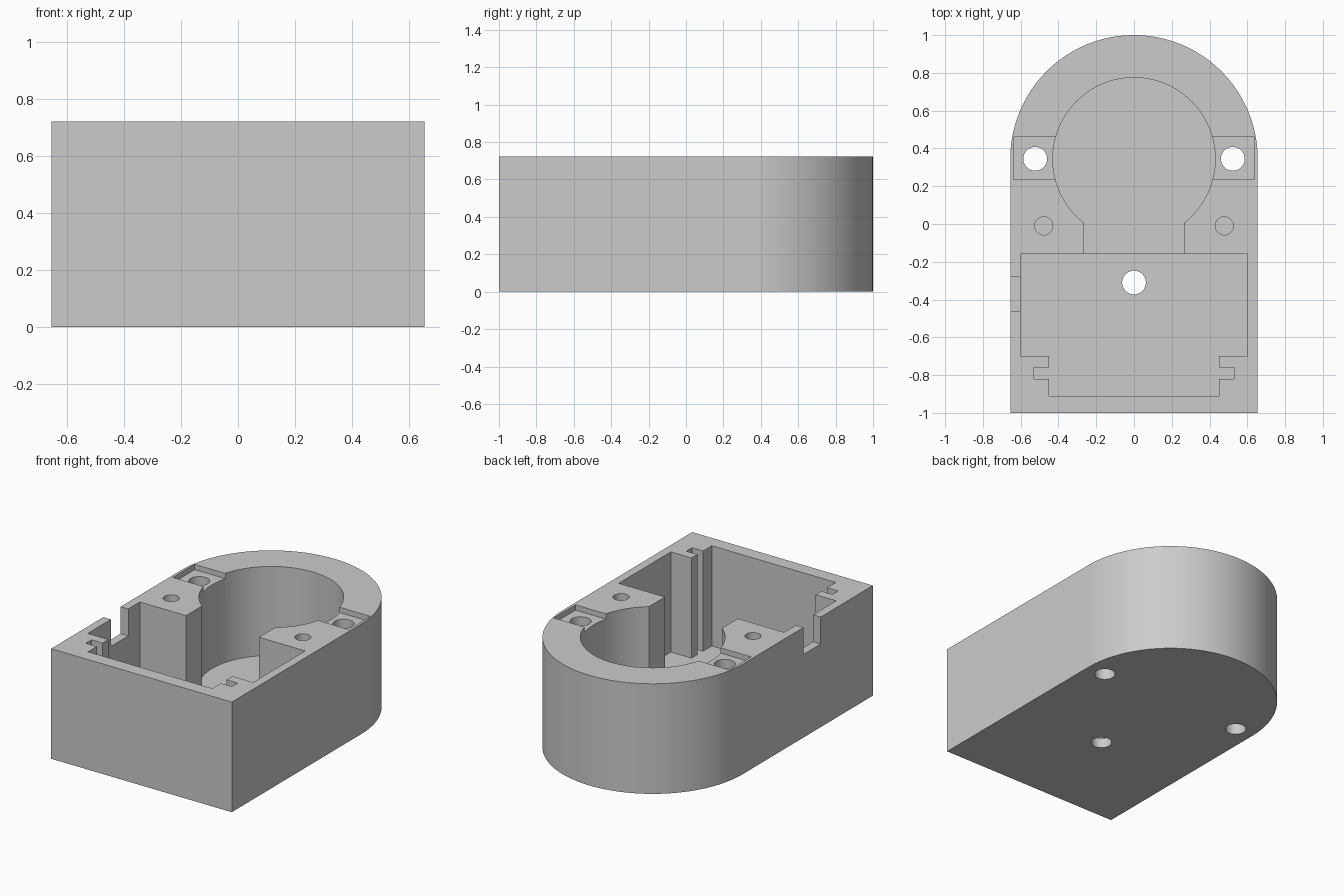
import bpy
import bmesh
from math import sin, cos, pi, asin, radians

cube = bpy.data.objects.get("Cube")
if cube:
    bpy.data.objects.remove(cube, do_unlink=True)

HEIGHT, HALF_W, ARC_Y = 0.722, 0.655, 0.345
ABOVE = HEIGHT + 0.1

grey = bpy.data.materials.new("plain grey")
grey.use_nodes = True
grey.diffuse_color = (0.6, 0.6, 0.6, 1)
grey.node_tree.nodes["Principled BSDF"].inputs["Base Color"].default_value = (0.6, 0.6, 0.6, 1)


def arc(cx, cy, r, start, end, steps):
    return [(cx + r * cos(start + (end - start) * i / steps),
             cy + r * sin(start + (end - start) * i / steps)) for i in range(steps + 1)]


def prism(name, outline, z0, z1):
    """Extrude a counter-clockwise outline from z0 up to z1."""
    bm = bmesh.new()
    face = bm.faces.new([bm.verts.new((x, y, z0)) for x, y in outline])
    top = bmesh.ops.extrude_face_region(bm, geom=[face])["geom"]
    bmesh.ops.translate(bm, vec=(0, 0, z1 - z0),
                        verts=[v for v in top if isinstance(v, bmesh.types.BMVert)])
    bmesh.ops.recalc_face_normals(bm, faces=bm.faces)
    mesh = bpy.data.meshes.new(name)
    bm.to_mesh(mesh)
    bm.free()
    mesh.materials.append(grey)
    obj = bpy.data.objects.new(name, mesh)
    bpy.context.collection.objects.link(obj)
    return obj


def box(x0, x1, y0, y1):
    return [(x0, y0), (x1, y0), (x1, y1), (x0, y1)]


def cut(outline, z0, z1=ABOVE):
    """Subtract an extruded outline from the housing."""
    cutter = prism("cutter", outline, z0, z1)
    cutter.hide_render = True
    mod = housing.modifiers.new("cut", "BOOLEAN")
    mod.operation, mod.solver, mod.object = "DIFFERENCE", "EXACT", cutter
    bpy.context.view_layer.objects.active = housing
    bpy.ops.object.modifier_apply(modifier=mod.name)
    bpy.data.objects.remove(cutter, do_unlink=True)


def hole(x, y, r, z0):
    cut(arc(x, y, r, 0, 2 * pi, 32)[:-1], z0)


# Outer block with a rounded back
housing = prism("housing", [(-HALF_W, -1), (HALF_W, -1)]
                + arc(0, ARC_Y, HALF_W, 0, pi, 64), 0, HEIGHT)

# Round well with a channel towards the front
WELL_R, CHANNEL = 0.43, 0.265
mouth = asin(CHANNEL / WELL_R)
cut([(-CHANNEL, -0.3), (CHANNEL, -0.3)]
    + arc(0, ARC_Y, WELL_R, mouth - pi / 2, 1.5 * pi - mouth, 80), 0.138)

# Rectangular front bay with narrow end and board slots
side = [(0.45, -0.91), (0.45, -0.82), (0.53, -0.82), (0.53, -0.76),
        (0.45, -0.76), (0.45, -0.7), (0.6, -0.7), (0.6, -0.16)]
cut(side + [(-x, y) for x, y in reversed(side)], 0.065)

# Cable notch in one side wall
cut(box(-0.75, -0.55, -0.46, -0.28), 0.545)

# Recessed pads, mounting holes and blind pilot holes
for s in (-1, 1):
    cut(box(*sorted((s * 0.35, s * 0.637)), 0.235, 0.46), HEIGHT - 0.035)
    hole(s * 0.523, ARC_Y, 0.063, -0.1)
    hole(s * 0.478, -0.01, 0.048, 0.35)
hole(0, -0.31, 0.063, -0.1)

# Smooth curves, sharp corners
bpy.ops.object.select_all(action="DESELECT")
housing.select_set(True)
bpy.context.view_layer.objects.active = housing
bpy.ops.object.shade_smooth_by_angle(angle=radians(30))
